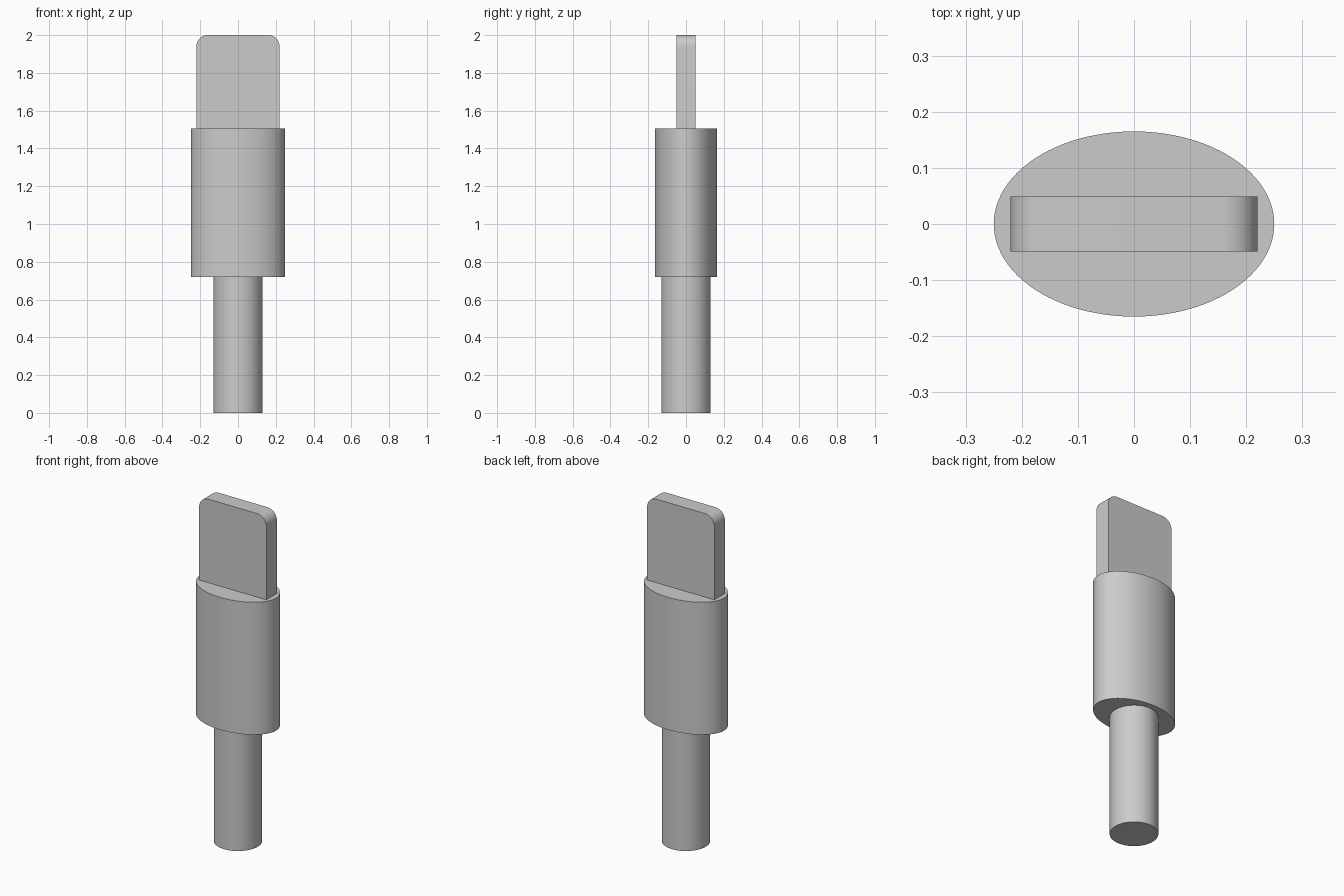
import bpy, bmesh, math

cube = bpy.data.objects.get("Cube")
if cube:
    bpy.data.objects.remove(cube, do_unlink=True)

grey = bpy.data.materials.new("plain grey")
grey.use_nodes = True
colour = (0.6, 0.6, 0.6, 1)
grey.diffuse_color = colour
grey.node_tree.nodes["Principled BSDF"].inputs["Base Color"].default_value = colour


def extrude_profile(name, points, offset):
    """Make a solid by sweeping a closed outline along an offset."""
    bm = bmesh.new()
    base = bm.faces.new([bm.verts.new(p) for p in points])
    swept = bmesh.ops.extrude_face_region(bm, geom=[base], use_keep_orig=True)
    verts = [v for v in swept["geom"] if isinstance(v, bmesh.types.BMVert)]
    bmesh.ops.translate(bm, verts=verts, vec=offset)
    bmesh.ops.recalc_face_normals(bm, faces=bm.faces)
    mesh = bpy.data.meshes.new(name)
    bm.to_mesh(mesh)
    bm.free()
    obj = bpy.data.objects.new(name, mesh)
    bpy.context.collection.objects.link(obj)
    mesh.materials.append(grey)
    bpy.ops.object.select_all(action='DESELECT')
    obj.select_set(True)
    bpy.context.view_layer.objects.active = obj
    bpy.ops.object.shade_smooth_by_angle(angle=math.radians(30))
    return obj


def ellipse(rx, ry, z, sides=96):
    turns = [math.tau * i / sides for i in range(sides)]
    return [(rx * math.cos(a), ry * math.sin(a), z) for a in turns]


# Round shaft and oval grip
extrude_profile("shaft", ellipse(0.13, 0.13, 0), (0, 0, 0.72))
extrude_profile("grip", ellipse(0.25, 0.165, 0.72), (0, 0, 0.785))

# Flat blade with rounded upper corners
half_width, half_depth, radius, top, steps = 0.22, 0.049, 0.06, 2.0, 12
arc = [math.pi / 2 * i / steps for i in range(steps + 1)]
right = [(half_width - radius + radius * math.cos(a), -half_depth,
          top - radius + radius * math.sin(a)) for a in arc]
left = [(-x, y, z) for x, y, z in reversed(right)]
feet = [(-half_width, -half_depth, 1.505), (half_width, -half_depth, 1.505)]
extrude_profile("blade", right + left + feet, (0, 2 * half_depth, 0))
